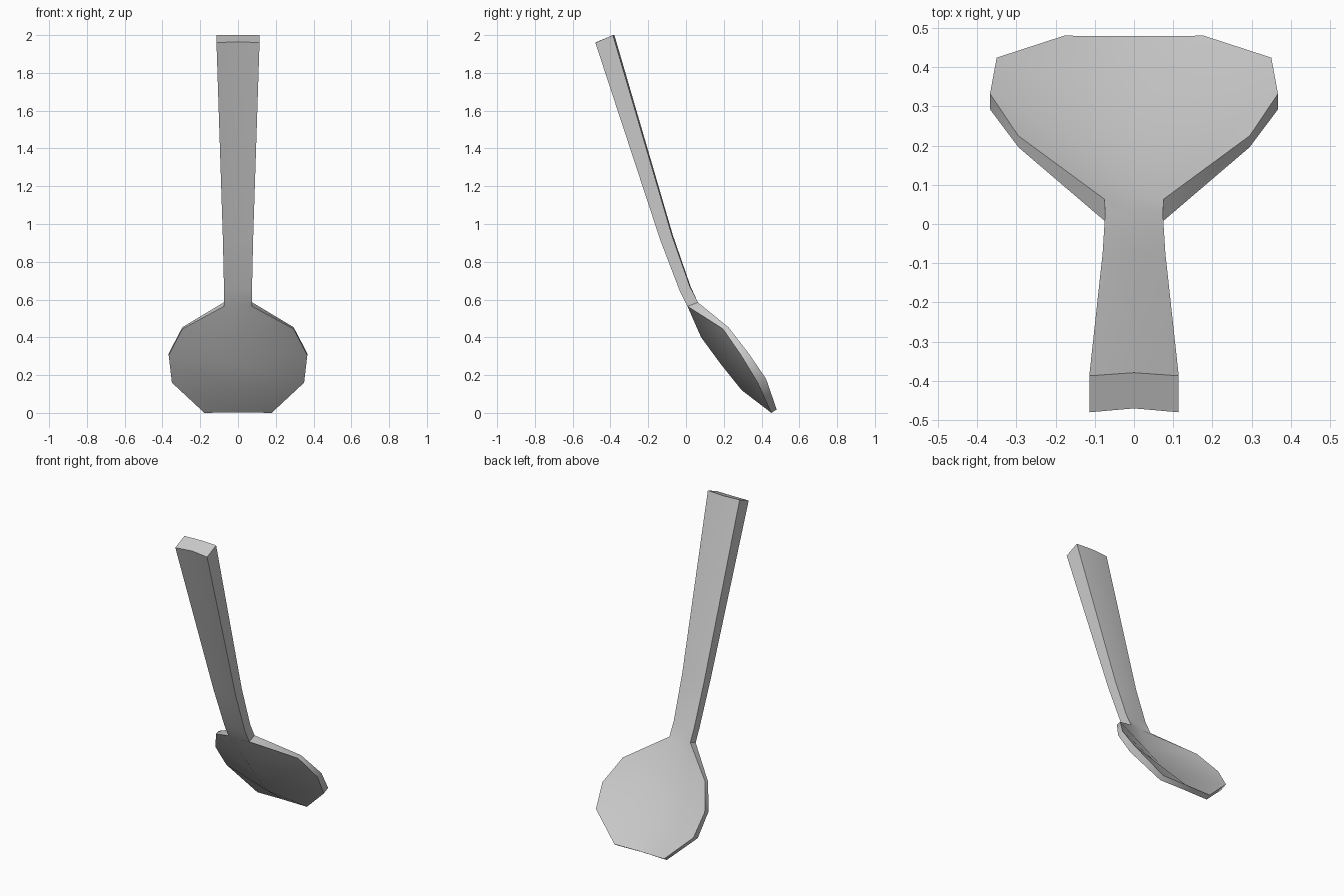
import bpy, bmesh, math

if "Cube" in bpy.data.objects:
    bpy.data.objects.remove(bpy.data.objects["Cube"])

# Cross-sections from handle end to bowl tip:
# half width, front rim (y, z), back rim (y, z), front centre (y, z), back centre (y, z)
sections = [
    (0.114, (-0.48, 1.96), (-0.387, 2.0), (-0.47, 1.965), (-0.379, 2.0)),
    (0.080, (-0.138, 0.92), (-0.075, 0.94), (-0.132, 0.922), (-0.07, 0.942)),
    (0.074, (-0.035, 0.65), (0.02, 0.67), (-0.031, 0.65), (0.024, 0.67)),
    (0.075, (0.008, 0.564), (0.063, 0.585), (0.012, 0.555), (0.063, 0.58)),
    (0.295, (0.196, 0.444), (0.225, 0.453), (0.08, 0.40), (0.118, 0.425)),
    (0.367, (0.292, 0.305), (0.332, 0.315), (0.185, 0.257), (0.225, 0.285)),
    (0.350, (0.38, 0.16), (0.424, 0.18), (0.295, 0.12), (0.333, 0.147)),
    (0.178, (0.452, 0.0), (0.48, 0.018), (0.45, 0.003), (0.479, 0.02)),
]

# Spoon: one loop of six points per section, bridged and capped
bm = bmesh.new()
rings = []
for w, fr, br, fc, bc in sections:
    points = [(-w, *fr), (0, *fc), (w, *fr), (w, *br), (0, *bc), (-w, *br)]
    rings.append([bm.verts.new(p) for p in points])
for a, b in zip(rings, rings[1:]):
    for i in range(6):
        j = (i + 1) % 6
        bm.faces.new((a[i], a[j], b[j], b[i]))
for r in (rings[0], rings[-1]):
    bm.faces.new((r[0], r[1], r[4], r[5]))
    bm.faces.new((r[1], r[2], r[3], r[4]))
bmesh.ops.recalc_face_normals(bm, faces=bm.faces)

mesh = bpy.data.meshes.new("spoon")
bm.to_mesh(mesh)
bm.free()
spoon = bpy.data.objects.new("spoon", mesh)
bpy.context.collection.objects.link(spoon)

# Smooth bowl and handle faces, crisp rim
bpy.context.view_layer.objects.active = spoon
spoon.select_set(True)
bpy.ops.object.shade_smooth_by_angle(angle=math.radians(50))
